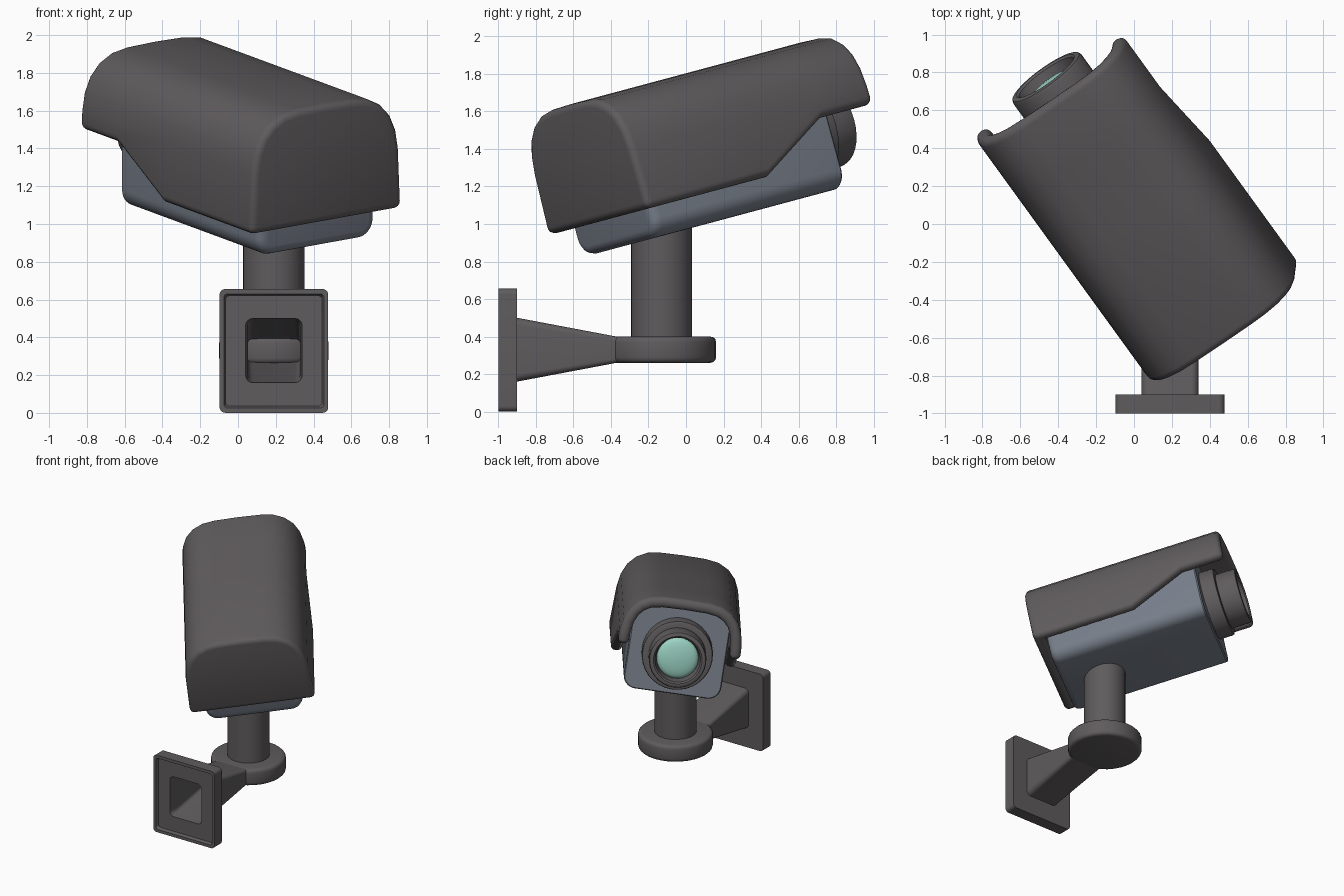
import bpy, bmesh, math
from mathutils import Matrix

if "Cube" in bpy.data.objects:
    bpy.data.objects.remove(bpy.data.objects["Cube"])

# Camera head is turned 35 degrees, then tilted 15 degrees
TILT = Matrix.Rotation(math.radians(15), 4, 'X') @ Matrix.Rotation(math.radians(35), 4, 'Z')
CX = 0.275  # centre line of the head in its own frame


def material(name, rgb):
    m = bpy.data.materials.new(name)
    m.diffuse_color = (*rgb, 1)
    m.use_nodes = True
    m.node_tree.nodes["Principled BSDF"].inputs["Base Color"].default_value = m.diffuse_color
    return m


DARK = material("dark_grey", (0.115, 0.106, 0.110))
BLUE = material("slate_blue", (0.185, 0.210, 0.255))
TEAL = material("teal_glass", (0.33, 0.65, 0.55))


def finish(bm, name, mat, matrix=None, mods=()):
    bmesh.ops.remove_doubles(bm, verts=bm.verts, dist=1e-5)
    bmesh.ops.recalc_face_normals(bm, faces=bm.faces)
    me = bpy.data.meshes.new(name)
    bm.to_mesh(me)
    bm.free()
    ob = bpy.data.objects.new(name, me)
    bpy.context.collection.objects.link(ob)
    me.materials.append(mat)
    if matrix:
        ob.matrix_world = matrix
    for kind, settings in mods:
        mod = ob.modifiers.new(kind.title(), kind)
        for k, v in settings.items():
            setattr(mod, k, v)
    bpy.ops.object.select_all(action='DESELECT')
    ob.select_set(True)
    bpy.context.view_layer.objects.active = ob
    if mods:
        bpy.ops.object.convert(target='MESH')
    bpy.ops.object.shade_smooth_by_angle(angle=math.radians(35))
    return ob


def ring(ca, cb, w, h, r, t, axis='y', n=8):
    """Rounded rectangle at distance t along the axis (a circle when r = w/2)."""
    pts = []
    for k, (sa, sb) in enumerate(((1, 1), (-1, 1), (-1, -1), (1, -1))):
        for i in range(n + 1):
            ang = math.pi / 2 * (k + i / n)
            a = ca + sa * (w / 2 - r) + r * math.cos(ang)
            b = cb + sb * (h / 2 - r) + r * math.sin(ang)
            pts.append((a, t, b) if axis == 'y' else (a, b, t))
    return pts


def loft(name, mat, rings, matrix=None, loop=False):
    bm = bmesh.new()
    vs = [[bm.verts.new(p) for p in r] for r in rings]
    n = len(vs[0])
    pairs = list(zip(vs, vs[1:])) + ([(vs[-1], vs[0])] if loop else [])
    for a, b in pairs:
        for i in range(n):
            j = (i + 1) % n
            bm.faces.new((a[i], a[j], b[j], b[i]))
    if not loop:
        bm.faces.new(vs[0])
        bm.faces.new(vs[-1])
    return finish(bm, name, mat, matrix)


def lathe(name, mat, ca, cb, profile, axis='y', matrix=None):
    rings = [ring(ca, cb, 2 * r, 2 * r, r, t, axis) for t, r in profile]
    return loft(name, mat, rings, matrix)


# Hood: arched sheet with a stepped lower edge and a closed back
ARCH = [(0.475, 1.43), (0.458, 1.53), (0.42, 1.615), (0.36, 1.68),
        (0.28, 1.722), (0.18, 1.738)]


def arch(low, y):
    side = 0.475 + 0.015 * (1.43 - low) / 0.33
    half = [(side, low)] + ARCH
    return ([(CX + x, y, z) for x, z in half] + [(CX, y, 1.742)]
            + [(CX - x, y, z) for x, z in reversed(half)])


bm = bmesh.new()
rows = [[bm.verts.new(p) for p in arch(low, y)]
        for y, low in ((-0.43, 1.10), (0.39, 1.10), (0.83, 1.33), (1.178, 1.33))]
for a, b in zip(rows, rows[1:]):
    for i in range(len(a) - 1):
        bm.faces.new((a[i], a[i + 1], b[i + 1], b[i]))
bm.faces.new(rows[0])
finish(bm, "hood", DARK, TILT, (
    ('SOLIDIFY', dict(thickness=0.085, offset=-1, use_even_offset=True)),
    ('BEVEL', dict(width=0.038, segments=4, limit_method='ANGLE',
                   angle_limit=math.radians(42)))))

# Camera body under the hood
loft("camera_body", BLUE,
     [ring(CX, 1.279, 0.76 - 2 * s, 0.682 - 2 * s, 0.1 - s, y)
      for y, s in ((-0.34, 0.05), (-0.335, 0.028), (-0.32, 0.01), (-0.29, 0),
                   (0.92, 0), (0.93, 0.008))], TILT)

# Stepped lens barrel and domed glass
LENS_Z = 1.27
lathe("lens_barrel", DARK, CX, LENS_Z,
      [(0.9, 0.275), (1.03, 0.275), (1.045, 0.27), (1.05, 0.255), (1.05, 0.222),
       (1.19, 0.222), (1.205, 0.216), (1.21, 0.205), (1.21, 0.188),
       (1.20, 0.176), (1.13, 0.162)], matrix=TILT)
lathe("lens_glass", TEAL, CX, LENS_Z,
      [(1.125, 0.162)] + [(1.135 + 0.04 * math.sin(a), 0.16 * math.cos(a))
                          for a in (0, 0.3, 0.6, 0.9, 1.2, 1.5)], matrix=TILT)

# Upright post on a rounded disc
PX, PY = 0.19, -0.13
lathe("post", DARK, PX, PY, [(0.38, 0.163), (1.12, 0.163)], 'z')
lathe("base_disc", DARK, PX, PY,
      [(0.26, 0.26), (0.264, 0.276), (0.274, 0.286), (0.29, 0.29), (0.37, 0.29),
       (0.386, 0.286), (0.396, 0.276), (0.40, 0.26)], 'z')

# Wall plate with a hollow tapered arm running into the disc
loft("wall_bracket", DARK, [
    ring(PX, 0.33, 0.276, 0.112, 0.02, -0.36),     # arm inside, disc end
    ring(PX, 0.33, 0.276, 0.316, 0.03, -0.90),     # arm inside, plate end
    ring(PX, 0.33, 0.30, 0.34, 0.04, -0.975),      # opening
    ring(PX, 0.328, 0.51, 0.585, 0.02, -0.975),    # recessed back
    ring(PX, 0.328, 0.53, 0.605, 0.02, -1.0),      # rim
    ring(PX, 0.328, 0.575, 0.655, 0.03, -1.0),
    ring(PX, 0.328, 0.575, 0.655, 0.03, -0.90),    # plate face
    ring(PX, 0.33, 0.30, 0.34, 0.04, -0.90),       # arm outside
    ring(PX, 0.33, 0.30, 0.136, 0.025, -0.36),
], loop=True)
